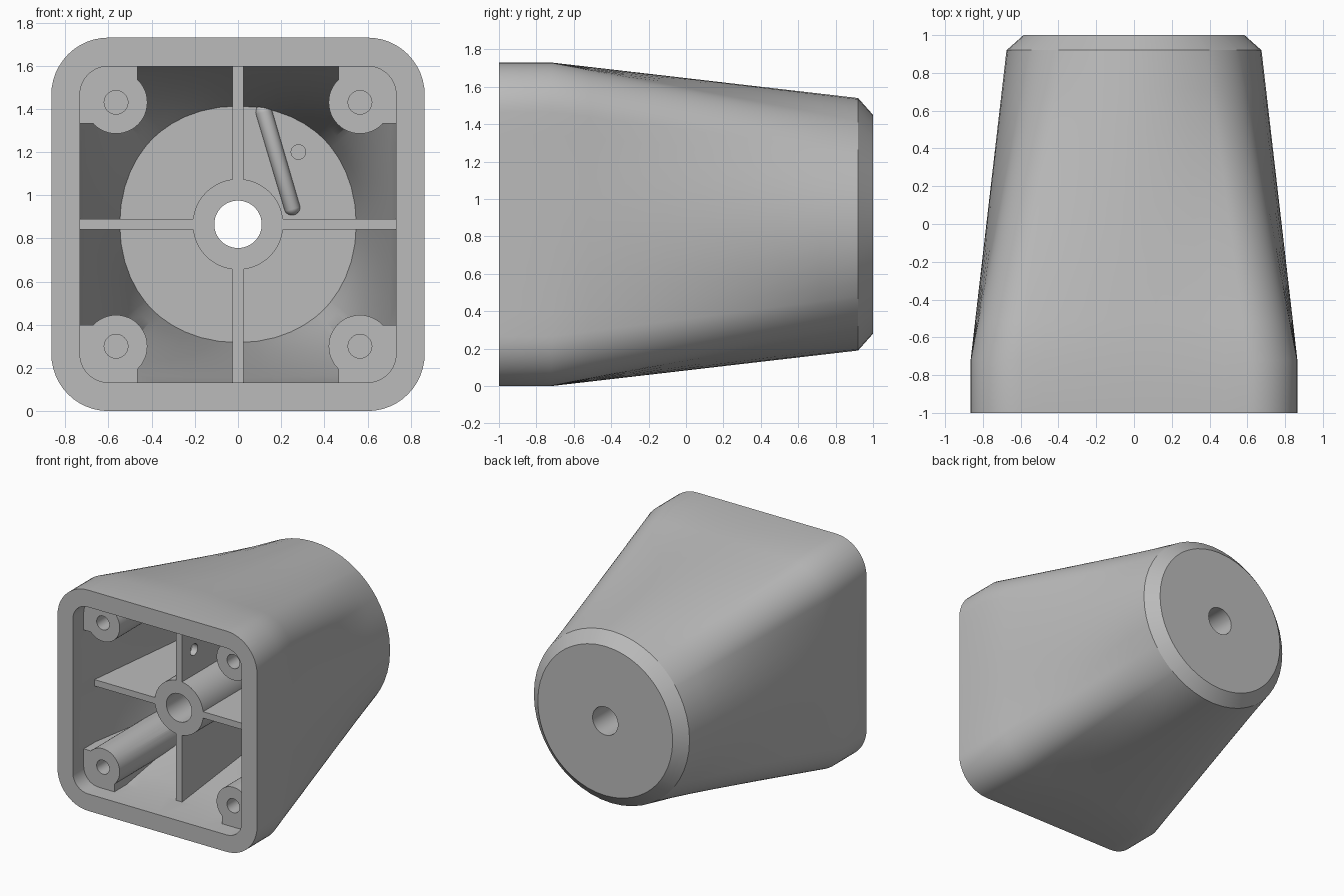
import bpy, bmesh, math
from mathutils import Vector, Matrix

if "Cube" in bpy.data.objects:
    bpy.data.objects.remove(bpy.data.objects["Cube"])

CZ = 0.865  # height of the central axis
FLOOR = 0.868  # depth of the cavity floor

grey = bpy.data.materials.new("plain grey")
grey.use_nodes = True
grey.diffuse_color = (0.5, 0.5, 0.5, 1)
grey.node_tree.nodes["Principled BSDF"].inputs["Base Color"].default_value = (0.5, 0.5, 0.5, 1)


def make(name, bm):
    bmesh.ops.recalc_face_normals(bm, faces=bm.faces)
    mesh = bpy.data.meshes.new(name)
    bm.to_mesh(mesh)
    bm.free()
    mesh.materials.append(grey)
    ob = bpy.data.objects.new(name, mesh)
    bpy.context.collection.objects.link(ob)
    return ob


def rounded_square(half, radius, straight=10, arc=12):
    """Outline of a square with rounded corners, same count for any size."""
    pts = []
    inner = half - radius
    for q in range(4):
        rot = Matrix.Rotation(q * math.pi / 2, 2)
        side = [(half, inner * (2 * i / straight - 1)) for i in range(straight)]
        bend = [(inner + radius * math.cos(a), inner + radius * math.sin(a))
                for a in (i / arc * math.pi / 2 for i in range(arc))]
        pts += [rot @ Vector(p) for p in side + bend]
    return pts


def loft(name, rings):
    """Skin a list of (y, outline) rings and cap both ends."""
    bm = bmesh.new()
    rows = [[bm.verts.new((p[0], y, CZ + p[1])) for p in pts] for y, pts in rings]
    n = len(rows[0])
    for a, b in zip(rows, rows[1:]):
        for i in range(n):
            bm.faces.new((a[i], a[(i + 1) % n], b[(i + 1) % n], b[i]))
    bm.faces.new(rows[0])
    bm.faces.new(rows[-1])
    return make(name, bm)


def blend_rings(y0, a, y1, b, steps=8):
    return [(y0 + (y1 - y0) * t, [p.lerp(q, t) for p, q in zip(a, b)])
            for t in (i / steps for i in range(steps + 1))]


def cylinder(name, x, z, r, y0, y1, sides=48):
    ring = [(x + r * math.cos(i * math.tau / sides), z + r * math.sin(i * math.tau / sides))
            for i in range(sides)]
    return loft(name, [(y0, ring), (y1, ring)])


def box(name, x0, x1, z0, z1, y0, y1):
    ring = [(x0, z0), (x1, z0), (x1, z1), (x0, z1)]
    return loft(name, [(y0, ring), (y1, ring)])


def boolean(target, tool, operation="DIFFERENCE"):
    mod = target.modifiers.new("bool", "BOOLEAN")
    mod.operation, mod.solver, mod.object = operation, "EXACT", tool
    bpy.context.view_layer.objects.active = target
    bpy.ops.object.modifier_apply(modifier=mod.name)
    bpy.data.objects.remove(tool)


# Outer shell: rounded square collar, loft to a circle, chamfered end
square = rounded_square(0.865, 0.265)
circle = [p.normalized() * 0.675 for p in square]
end = [p.normalized() * 0.585 for p in square]
body = loft("housing", [(-1, square)] + blend_rings(-0.72, square, 0.92, circle) + [(1, end)])

# Cavity, following the outer form
opening = rounded_square(0.732, 0.13)
bottom = [p.normalized() * (0.548 + 0.012 * math.sin(2 * math.atan2(p.y, p.x)) ** 2) for p in opening]
cavity = loft("cavity", [(-1.1, opening)] + blend_rings(-0.72, opening, FLOOR, bottom))

# Corner screw bosses, ribs and hub are left standing in the cavity
for sx in (-1, 1):
    for sz in (-1, 1):
        boolean(cavity, cylinder("boss", 0.565 * sx, 0.565 * sz, 0.145, -0.865, 0.95))
        xs = sorted((0.466 * sx, 0.8 * sx))
        zs = sorted((0.466 * sz, 0.8 * sz))
        boolean(cavity, box("boss_block", *xs, *zs, -0.865, 0.95))
boolean(cavity, box("rib_upright", -0.025, 0.025, -0.8, 0.8, -0.73, 0.95))
boolean(cavity, box("rib_level", -0.8, 0.8, -0.025, 0.025, -0.73, 0.95))
boolean(cavity, cylinder("hub", 0, 0, 0.21, -0.73, 0.95))
boolean(body, cavity)

# Rounded bar lying on the cavity floor
a, b = Vector((0.12, FLOOR, 1.385)), Vector((0.25, FLOOR, 0.945))
bm = bmesh.new()
bmesh.ops.create_uvsphere(bm, u_segments=24, v_segments=12, radius=0.038)
for v in bm.verts:
    if v.co.z > 0.001:
        v.co.z += (b - a).length
bmesh.ops.transform(bm, verts=bm.verts, matrix=Matrix.Translation(a) @ (b - a).to_track_quat("Z", "Y").to_matrix().to_4x4())
boolean(body, make("floor_bar", bm), "UNION")

# Holes: axle bore, screw holes, small floor hole, cord hole in the rib
boolean(body, cylinder("bore", 0, 0, 0.11, -1.2, 1.2))
for sx in (-1, 1):
    for sz in (-1, 1):
        boolean(body, cylinder("screw_hole", 0.565 * sx, 0.565 * sz, 0.055, -0.95, -0.35, 32))
boolean(body, cylinder("floor_hole", 0.28, 0.335, 0.034, 0.8, 0.93, 24))
bm = bmesh.new()
bmesh.ops.create_cone(bm, cap_ends=True, segments=24, radius1=0.045, radius2=0.045, depth=0.2,
                      matrix=Matrix.Translation((0, -0.58, 1.27)) @ Matrix.Rotation(math.pi / 2, 4, "Y"))
boolean(body, make("rib_hole", bm))

# Smooth shading with crisp edges
bpy.ops.object.select_all(action="DESELECT")
body.select_set(True)
bpy.context.view_layer.objects.active = body
bpy.ops.object.shade_smooth_by_angle(angle=math.radians(25))
